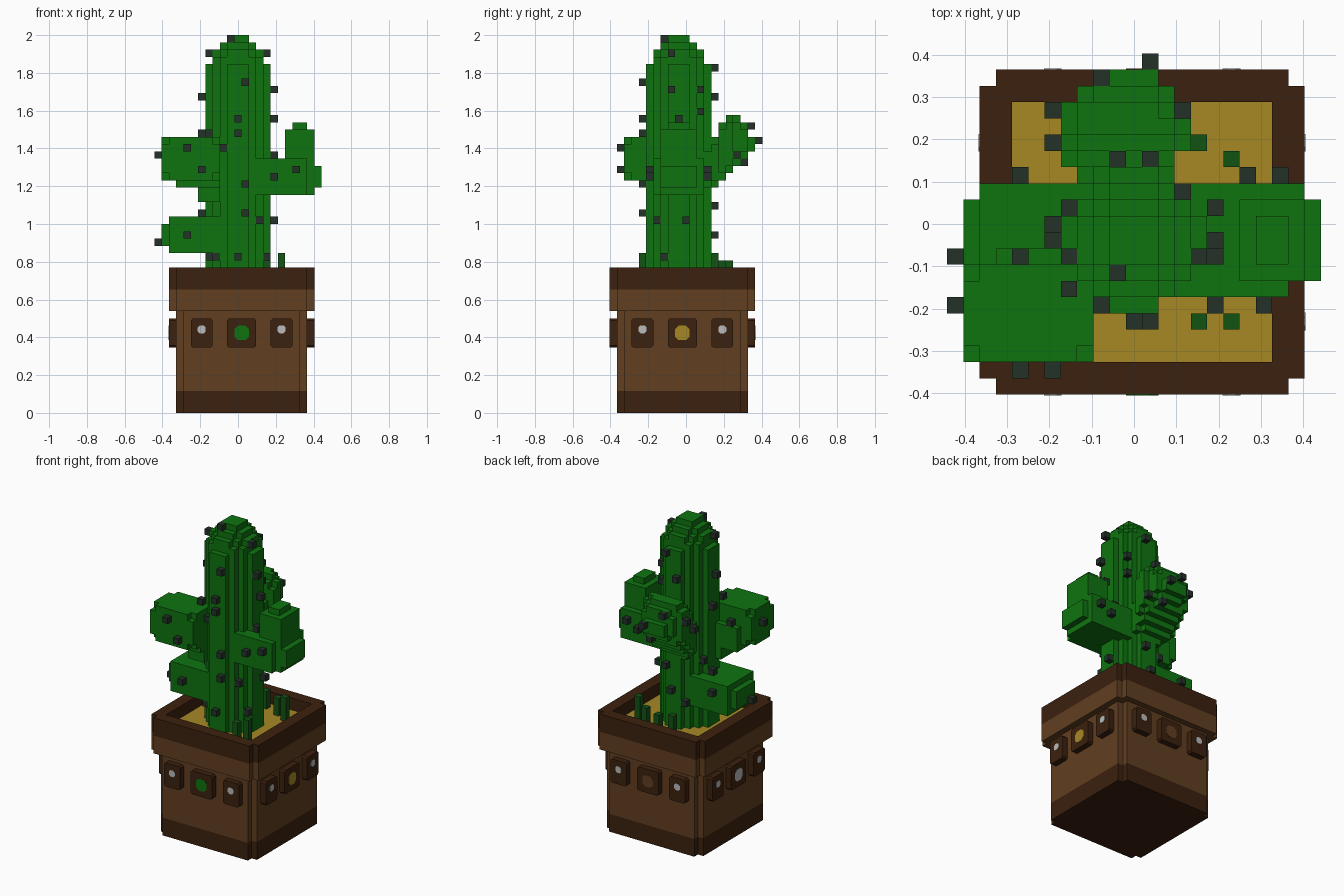
import bpy, bmesh, math
from mathutils import Matrix, Vector

if "Cube" in bpy.data.objects:
    bpy.data.objects.remove(bpy.data.objects["Cube"])

V = 2 / 52  # voxel edge; cells are centred on whole numbers in x and y, and stand on whole numbers in z


def material(name, rgb):
    m = bpy.data.materials.new(name)
    m.diffuse_color = (*rgb, 1)
    m.use_nodes = True
    m.node_tree.nodes["Principled BSDF"].inputs["Base Color"].default_value = m.diffuse_color
    return m


GREEN = material("cactus green", (0.0045, 0.175, 0.005))
GRASS = material("grass green", (0.006, 0.085, 0.007))
THORN = material("thorn grey", (0.016, 0.031, 0.02))
BROWN = material("clay brown", (0.12, 0.05, 0.015))
DARK = material("dark brown", (0.045, 0.015, 0.0045))
SAND = material("sand gold", (0.385, 0.25, 0.018))
WHITE = material("stud white", (0.5, 0.5, 0.5))


def finish(bm, name, mats):
    me = bpy.data.meshes.new(name)
    bm.to_mesh(me)
    bm.free()
    for m in mats:
        me.materials.append(m)
    ob = bpy.data.objects.new(name, me)
    bpy.context.collection.objects.link(ob)
    return ob


def voxels(name, cells, mats, rule=lambda c: 0):
    """Skin a set of cells, leaving out the faces between neighbours."""
    bm = bmesh.new()
    verts = {}
    for c in cells:
        for axis in range(3):
            for s in (-1, 1):
                n = list(c)
                n[axis] += s
                if tuple(n) in cells:
                    continue
                a, b = (axis + 1) % 3, (axis + 2) % 3
                ring = []
                for da, db in ((-1, -1), (1, -1), (1, 1), (-1, 1))[::s]:
                    p = [2 * c[0], 2 * c[1], 2 * c[2] + 1]
                    p[axis] += s
                    p[a] += da
                    p[b] += db
                    p = tuple(p)
                    if p not in verts:
                        verts[p] = bm.verts.new(Vector(p) * V / 2)
                    ring.append(verts[p])
                bm.faces.new(ring).material_index = rule(c)
    return finish(bm, name, mats)


def blob(x0, x1, y0, y1, z0, z1, p=3, flat=None):
    """Cells of a rounded box; 'flat' names an axis that is not rounded."""
    lo, hi = (x0, y0, z0), (x1, y1, z1)

    def inside(c):
        return sum(abs((c[i] - (lo[i] + hi[i]) / 2) / ((hi[i] - lo[i] + 1) / 2)) ** p
                   for i in range(3) if i != flat) <= 1
    return {c for c in ((x, y, z) for x in range(x0, x1 + 1) for y in range(y0, y1 + 1)
                        for z in range(z0, z1 + 1)) if inside(c)}


# Pot: square with notched corners, wider rim, dark bands at top and bottom
def square(half, z0, z1):
    r = half - 0.5
    return {(x, y, z) for x in range(-9, 11) for y in range(-10, 10) for z in range(z0, z1)
            if max(abs(x - .5), abs(y + .5)) <= r
            and not (abs(x - .5) == r and abs(y + .5) == r)}


soil = {(x, y, z) for x in range(-7, 9) for y in range(-8, 8) for z in range(17, 20)}
voxels("pot", (square(9, 0, 14) | square(10, 14, 20)) - soil, [BROWN, DARK],
       lambda c: 1 if c[2] < 3 or c[2] >= 17 else 0)
voxels("sand", {c for c in soil if c[2] == 17}, [SAND])


# Plaques with studs, repeated on the four pot sides
def octagon(name, mat, w, h, cut, u, z, d0, d1, turn):
    bm = bmesh.new()
    a, b = w / 2, h / 2
    pts = [(-a + cut, -b), (a - cut, -b), (a, -b + cut), (a, b - cut),
           (a - cut, b), (-a + cut, b), (-a, b - cut), (-a, -b + cut)]
    f = bm.faces.new([bm.verts.new((u + x, -d0, z + y)) for x, y in pts])
    out = bmesh.ops.extrude_face_region(bm, geom=[f])
    bmesh.ops.translate(bm, verts=[g for g in out["geom"] if isinstance(g, bmesh.types.BMVert)],
                        vec=(0, d0 - d1, 0))
    bmesh.ops.recalc_face_normals(bm, faces=bm.faces)
    bm.transform(Matrix.Translation((V / 2, -V / 2, 0)) @ Matrix.Rotation(turn, 4, 'Z'))
    finish(bm, name, [mat])


for i, (side, gem) in enumerate((("front", GREEN), ("right", SAND), ("back", BROWN), ("left", WHITE))):
    turn = i * math.pi / 2
    for j, u in enumerate((-5.5, 0, 5.5)):
        mid = u == 0
        octagon(f"{side}_plaque_{j}", DARK, (4 if mid else 3) * V, 4 * V, 0.01,
                u * V, 11 * V, 8.9 * V, 10 * V, turn)
        size = 2 * V if mid else 1.1 * V
        octagon(f"{side}_stud_{j}", gem if mid else WHITE, size, size, size * 0.25,
                u * V, (11 if mid else 11.5) * V, 9.9 * V, 10 * V + 0.002, turn)

# Cactus trunk: round column with a stepped dome
cactus = set()
for z in range(17, 52):
    limit = {48: 13, 49: 10, 50: 5, 51: 2}.get(z, 17)
    cactus |= {(x, y - 1, z) for x in range(-4, 5) for y in range(-4, 5) if x * x + y * y <= limit}

# Right arm: out, then up
cactus |= blob(3, 9, -4, 2, 30, 34, 4, flat=0) | blob(10, 10, -3, 2, 30, 34, 5)
cactus |= blob(11, 11, -3, 1, 31, 33, 5)
cactus |= blob(7, 10, -3, 1, 34, 38, 4, flat=2) | blob(8, 9, -2, 0, 39, 39, 5)

# Lower left arm
cactus |= blob(-9, -3, -4, 2, 22, 26, 4, flat=0) | blob(-10, -10, -3, 1, 23, 25, 5)

# Upper arm toward the front left, with its stepped underside
cactus |= blob(-10, -3, -8, -3, 32, 37, 6) | blob(-8, -3, -6, -2, 31, 34, 5)
cactus |= blob(-5, -3, -5, -2, 29, 31, 6)

# Back arm: slices that climb away from the trunk
for y, x0, x1, z0, z1 in ((3, -3, 2, 30, 36), (4, -4, 2, 31, 37), (5, -4, 3, 32, 39), (6, -4, 3, 33, 40),
                          (7, -4, 2, 34, 40), (8, -3, 2, 35, 39), (9, -2, 1, 36, 37)):
    cactus |= blob(x0, x1, y, y, z0, z1, 3)
voxels("cactus", cactus, [GREEN])

# Thorns: dropped onto the cactus surface from each side
thorns = set()


def drop(axis, sign, spots):
    others = [i for i in range(3) if i != axis]
    for spot in spots:
        c = [0, 0, 0]
        c[others[0]], c[others[1]] = spot
        for d in range(60):
            c[axis] = sign * (60 - d)
            if tuple(c) in cactus:
                c[axis] += sign
                thorns.add(tuple(c))
                break


drop(1, -1, [(1, 45), (0, 38), (-2, 36), (-7, 36), (-5, 33), (1, 31), (1, 27), (0, 21),
             (-7, 24), (5, 32), (8, 33), (0, 40), (-3, 21), (3, 26)])
drop(0, 1, [(-2, 49), (-2, 44), (2, 44), (-1, 40), (-4, 26), (-3, 21), (7, 35), (2, 50), (0, 26)])
drop(1, 1, [(1, 47), (-1, 43), (1, 28), (0, 24), (-2, 22), (1, 37), (-2, 39), (1, 34),
            (-7, 25), (7, 32), (9, 33), (3, 41)])
drop(0, -1, [(-1, 43), (0, 38), (-2, 23), (-5, 35), (-3, 21), (5, 36), (1, 29), (-2, 49), (7, 38)])
drop(2, 1, [(5, 1), (5, -2), (-7, -2), (-5, 0), (-4, -4), (-1, -3)])
voxels("thorns", thorns, [THORN])

# Grass blades in the sand
blades = [(6, 4, 22), (4, -6, 21), (6, -6, 22), (4, 5, 21), (1, 6, 21), (-1, 5, 21)]
voxels("grass", {(x, y, z) for x, y, top in blades for z in range(17, top)}, [GRASS])
